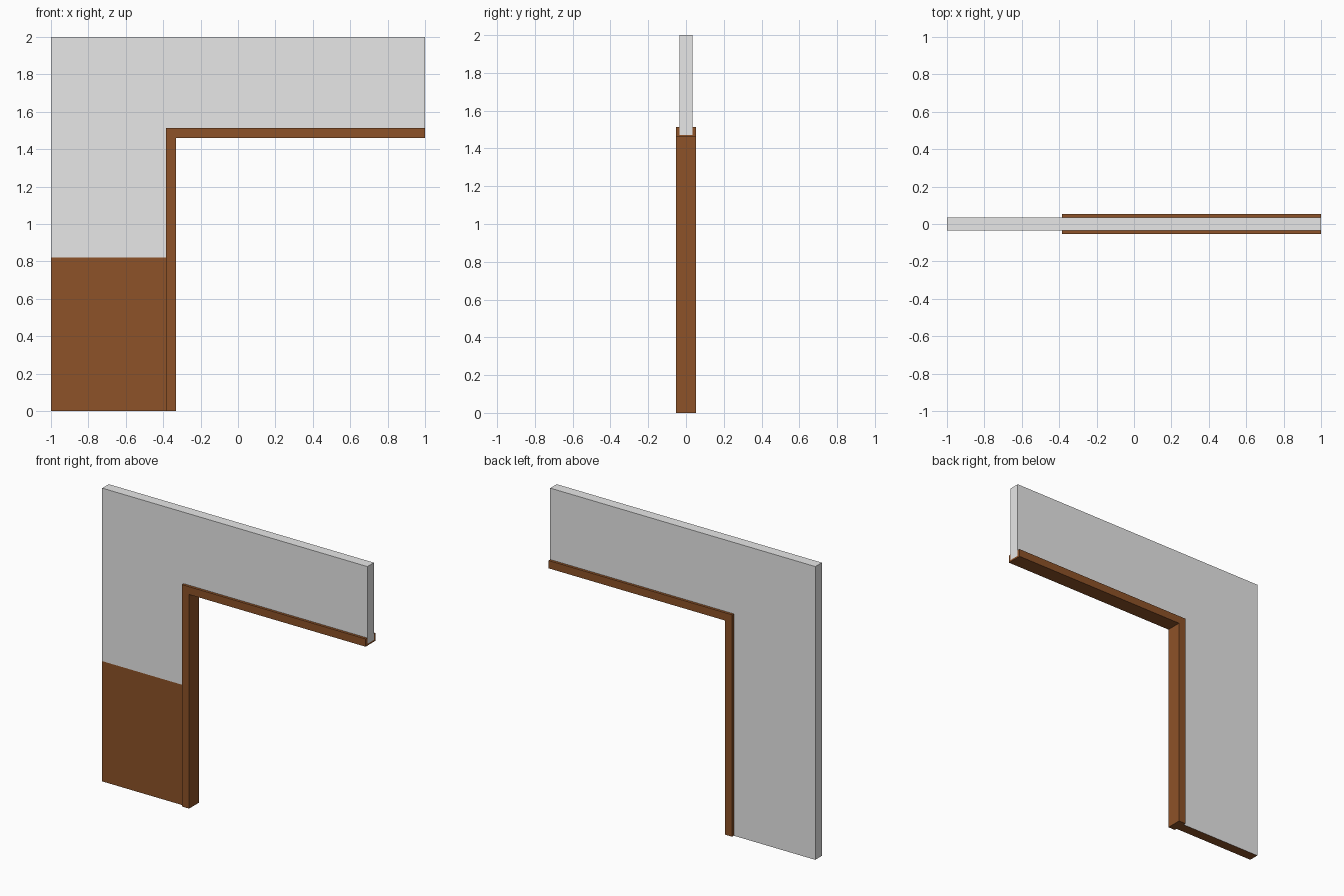
import bpy, bmesh
from mathutils import Vector

if "Cube" in bpy.data.objects:
    bpy.data.objects.remove(bpy.data.objects["Cube"])


def material(name, rgb):
    m = bpy.data.materials.new(name)
    m.diffuse_color = (*rgb, 1.0)
    m.use_nodes = True
    m.node_tree.nodes["Principled BSDF"].inputs["Base Color"].default_value = m.diffuse_color
    return m


plaster = material("light_grey_plaster", (0.8, 0.8, 0.8))
wood = material("brown_wood", (0.266, 0.084, 0.021))


def finish(bm, name, mats):
    bmesh.ops.recalc_face_normals(bm, faces=bm.faces)
    mesh = bpy.data.meshes.new(name)
    bm.to_mesh(mesh)
    bm.free()
    for m in mats:
        mesh.materials.append(m)
    obj = bpy.data.objects.new(name, mesh)
    bpy.context.collection.objects.link(obj)
    return obj


WALL_Y, FRAME_Y = 0.035, 0.053     # half thicknesses
OPEN_X, OPEN_Z = -0.332, 1.46      # edges of the door opening
LIP, WIDTH = 0.012, 0.053          # frame lining thickness, trim width
PANEL_Z = 0.82                     # height of the lower panel

# Wall: L-shaped outline around the opening, extruded through its thickness
bm = bmesh.new()
ex, ez = OPEN_X - LIP, OPEN_Z + LIP
outline = [(-1, 0), (ex, 0), (ex, ez), (1, ez), (1, 2), (-1, 2)]
face = bm.faces.new([bm.verts.new((x, -WALL_Y, z)) for x, z in outline])
ext = bmesh.ops.extrude_face_region(bm, geom=[face])
verts = [g for g in ext["geom"] if isinstance(g, bmesh.types.BMVert)]
bmesh.ops.translate(bm, verts=verts, vec=(0, 2 * WALL_Y, 0))
if not face.is_valid or len(bm.faces) < 8:
    bm.faces.new([v for v in bm.verts if v.co.y < 0])
bmesh.ops.bisect_plane(bm, geom=bm.verts[:] + bm.edges[:] + bm.faces[:],
                       plane_co=(0, 0, PANEL_Z), plane_no=(0, 0, 1))
bmesh.ops.recalc_face_normals(bm, faces=bm.faces)
# Lower panel on the front and the underside are wood
for f in bm.faces:
    c = f.calc_center_median()
    front_panel = f.normal.y < -0.9 and c.z < PANEL_Z
    underside = f.normal.z < -0.9 and c.z < 0.01
    f.material_index = 1 if front_panel or underside else 0
finish(bm, "wall", [plaster, wood])

# Door frame: U-shaped channel (depth from opening, y) swept with a mitred corner
half = [(0, FRAME_Y), (WIDTH, FRAME_Y), (WIDTH, WALL_Y), (LIP, WALL_Y)]
profile = half + [(d, -y) for d, y in reversed(half)]
stations = [
    lambda d, y: Vector((OPEN_X - d, y, 0)),
    lambda d, y: Vector((OPEN_X - d, y, OPEN_Z + d)),
    lambda d, y: Vector((1, y, OPEN_Z + d)),
]
bm = bmesh.new()
rings = [[bm.verts.new(s(d, y)) for d, y in profile] for s in stations]
n = len(profile)
for a, b in zip(rings, rings[1:]):
    for i in range(n):
        j = (i + 1) % n
        bm.faces.new((a[i], a[j], b[j], b[i]))
bm.faces.new(rings[0])
bm.faces.new(rings[-1])
finish(bm, "door_frame", [wood])
